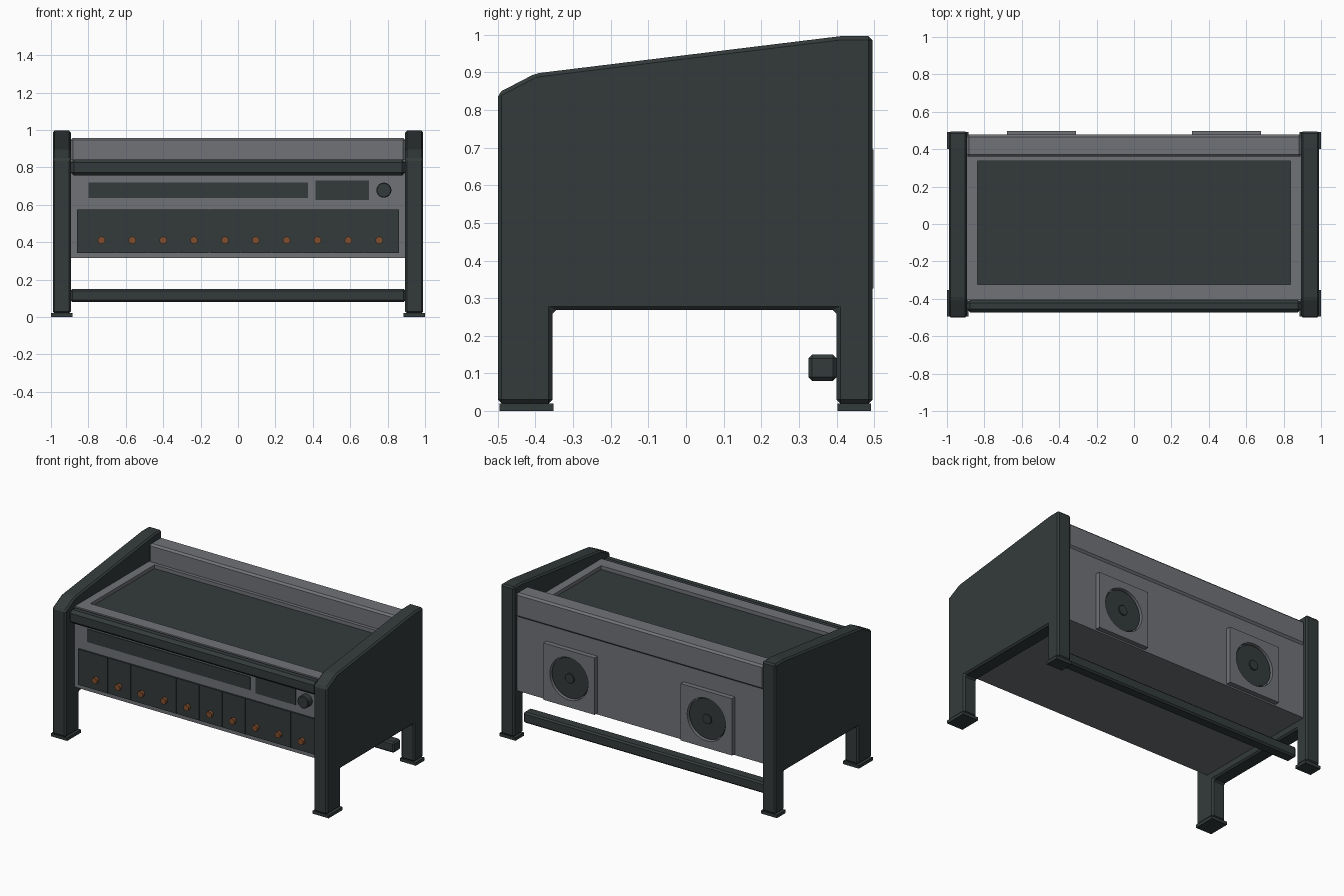
import bpy, bmesh, math
from mathutils import Matrix

old = bpy.data.objects.get("Cube")
if old:
    bpy.data.objects.remove(old, do_unlink=True)


def material(name, rgb):
    m = bpy.data.materials.new(name)
    m.use_nodes = True
    m.diffuse_color = (*rgb, 1)
    b = m.node_tree.nodes["Principled BSDF"]
    b.inputs["Base Color"].default_value = (*rgb, 1)
    b.inputs["Roughness"].default_value = 0.6
    return m


DARK = material("dark slate", (0.034, 0.043, 0.043))
GREY = material("mid grey", (0.165, 0.17, 0.185))
COPPER = material("copper orange", (0.22, 0.075, 0.026))


def finish(name, bm, mat, bevel=0.0):
    bmesh.ops.recalc_face_normals(bm, faces=bm.faces)
    me = bpy.data.meshes.new(name)
    bm.to_mesh(me)
    bm.free()
    me.materials.append(mat)
    ob = bpy.data.objects.new(name, me)
    bpy.context.collection.objects.link(ob)
    if bevel:
        mod = ob.modifiers.new("edge chamfer", 'BEVEL')
        mod.width = bevel
        mod.segments = 1
        mod.limit_method = 'ANGLE'
        mod.angle_limit = math.radians(20)
    return ob


def box(name, x, y, z, mat, bevel=0.0):
    """Box from (min, max) pairs on each axis."""
    bm = bmesh.new()
    bmesh.ops.create_cube(bm, size=1)
    for v in bm.verts:
        for i, (lo, hi) in enumerate((x, y, z)):
            v.co[i] = lo if v.co[i] < 0 else hi
    return finish(name, bm, mat, bevel)


def cylinder(name, x, z, r, y, mat, sides=32, bevel=0.0):
    """Cylinder lying along y between the (min, max) pair."""
    bm = bmesh.new()
    mtx = Matrix.Translation((x, (y[0] + y[1]) / 2, z)) @ Matrix.Rotation(math.pi / 2, 4, 'X')
    bmesh.ops.create_cone(bm, cap_ends=True, segments=sides, radius1=r, radius2=r,
                          depth=y[1] - y[0], matrix=mtx)
    ob = finish(name, bm, mat, bevel)
    bpy.ops.object.select_all(action='DESELECT')
    ob.select_set(True)
    bpy.context.view_layer.objects.active = ob
    bpy.ops.object.shade_smooth_by_angle(angle=math.radians(35))


def extrude_region(bm, faces, axis, end):
    """Extrude faces so the new side lies at the given coordinate."""
    for g in bmesh.ops.extrude_face_region(bm, geom=faces)["geom"]:
        if isinstance(g, bmesh.types.BMVert):
            g.co[axis] = end


def side_panel(name, x0, x1):
    """Side profile with two legs, extruded along x."""
    profile = [(-0.5, 0.02), (-0.5, 0.845), (-0.4, 0.897), (0.41, 0.996), (0.495, 0.996),
               (0.495, 0.02), (0.40, 0.02), (0.40, 0.268), (-0.355, 0.268), (-0.355, 0.02)]
    bm = bmesh.new()
    face = bm.faces.new([bm.verts.new((x0, y, z)) for y, z in profile])
    extrude_region(bm, [face], 0, x1)
    finish(name, bm, DARK, 0.01)


def holed_plate(name, x, z, half, r, y0, y1, mat, n=48):
    """Square plate with a round hole, extruded along y."""
    bm = bmesh.new()
    inner, outer = [], []
    for i in range(n):
        c, s = math.cos(2 * math.pi * i / n), math.sin(2 * math.pi * i / n)
        k = half / max(abs(c), abs(s))
        inner.append(bm.verts.new((x + r * c, y0, z + r * s)))
        outer.append(bm.verts.new((x + k * c, y0, z + k * s)))
    faces = [bm.faces.new((inner[i - 1], outer[i - 1], outer[i], inner[i])) for i in range(n)]
    extrude_region(bm, faces, 1, y1)
    finish(name, bm, mat)


# Side panels and foot pads
for side, s in (("left", 1), ("right", -1)):
    side_panel(side + "_side_panel", *sorted((s * 0.893, s * 0.99)))
    for end, y in (("front", (-0.495, -0.352)), ("back", (0.402, 0.492))):
        box(f"{side}_{end}_foot", sorted((s * 0.885, s)), y, (0, 0.02), DARK)

# Main body, back wall and rails
box("body", (-0.895, 0.895), (-0.405, 0.462), (0.315, 0.805), GREY)
box("back_wall", (-0.895, 0.895), (0.36, 0.478), (0.80, 0.957), GREY, 0.012)
box("back_skirt", (-0.895, 0.895), (0.44, 0.466), (0.315, 0.835), GREY)
box("front_rail", (-0.895, 0.895), (-0.472, -0.405), (0.755, 0.843), DARK, 0.018)
box("back_stretcher", (-0.895, 0.895), (0.325, 0.40), (0.08, 0.15), DARK, 0.01)

# Worktop: raised grey border around a sunken dark plate
box("border_front", (-0.895, 0.895), (-0.406, -0.323), (0.80, 0.842), GREY)
box("border_back", (-0.895, 0.895), (0.338, 0.362), (0.80, 0.842), GREY)
for side, s in (("left", 1), ("right", -1)):
    box("border_" + side, sorted((s * 0.838, s * 0.895)), (-0.323, 0.338),
        (0.80, 0.842), GREY)
box("worktop_plate", (-0.838, 0.838), (-0.323, 0.338), (0.80, 0.818), DARK)

# Front control face
box("long_display", (-0.80, 0.375), (-0.41, -0.40), (0.635, 0.72), DARK)
box("small_display", (0.415, 0.70), (-0.41, -0.40), (0.625, 0.73), DARK)
cylinder("control_dial", 0.78, 0.678, 0.04, (-0.448, -0.40), DARK, 32, 0.004)

# Row of ten drawers with knobs, seams midway between the knobs
seams = [-0.862] + [-0.6475 + 0.165 * i for i in range(9)] + [0.862]
box("drawer_backing", (-0.86, 0.86), (-0.411, -0.40), (0.344, 0.574), DARK)
for i in range(10):
    box(f"drawer_{i + 1}", (seams[i] + 0.0015, seams[i + 1] - 0.0015), (-0.416, -0.40),
        (0.343, 0.575), DARK)
    cylinder(f"drawer_knob_{i + 1}", -0.73 + 0.165 * i, 0.41, 0.02, (-0.436, -0.41),
             COPPER, 12)

# Two round sunken vents on the back
for side, s in (("left", 1), ("right", -1)):
    x, z = s * 0.495, 0.51
    holed_plate(side + "_vent_plate", x, z, 0.185, 0.138, 0.46, 0.498, GREY)
    cylinder(side + "_vent_disc", x, z, 0.13, (0.45, 0.486), DARK, 48)
    cylinder(side + "_vent_hub", x, z, 0.032, (0.47, 0.494), DARK, 24, 0.002)
